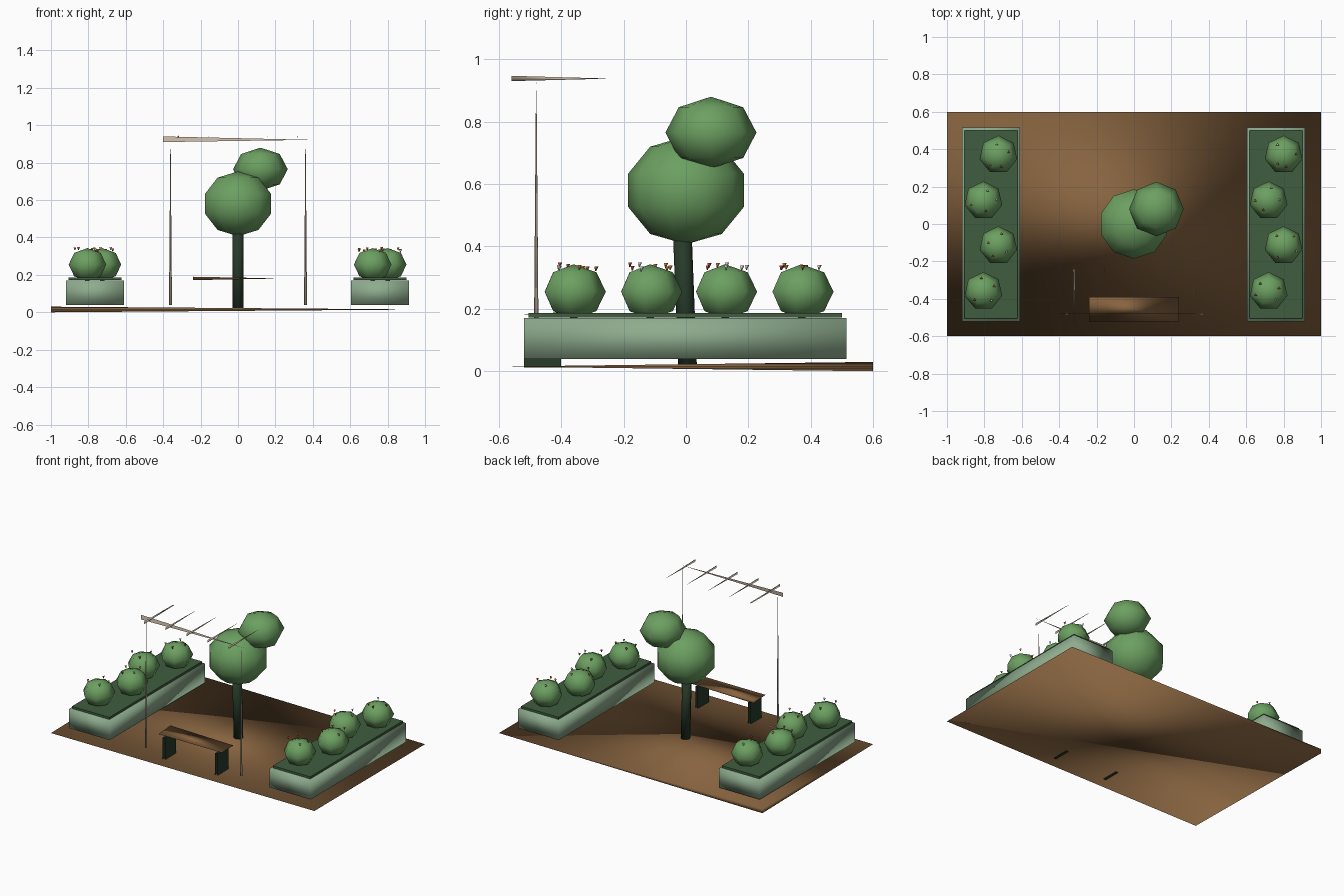
import bpy, bmesh, math, random
from mathutils import Matrix, Vector

if "Cube" in bpy.data.objects:
    bpy.data.objects.remove(bpy.data.objects["Cube"])

random.seed(4)


def mat(name, rgb):
    m = bpy.data.materials.new(name)
    m.diffuse_color = (*rgb, 1)
    m.use_nodes = True
    m.node_tree.nodes["Principled BSDF"].inputs["Base Color"].default_value = m.diffuse_color
    return m


EARTH = mat("earth_brown", (0.24, 0.125, 0.05))
LEAF = mat("leaf_green", (0.15, 0.35, 0.12))
PALE = mat("planter_green", (0.27, 0.41, 0.27))
SOIL = mat("bed_green", (0.05, 0.107, 0.05))
DARK = mat("dark_green", (0.02, 0.043, 0.022))
WOOD = mat("pale_wood", (0.6, 0.5, 0.39))
PETALS = [mat("petal_red", (0.6, 0.07, 0.03)), mat("petal_white", (0.8, 0.75, 0.7)),
          mat("petal_orange", (0.7, 0.25, 0.04))]


def finish(name, bm, material, smooth=True):
    bmesh.ops.recalc_face_normals(bm, faces=bm.faces)
    me = bpy.data.meshes.new(name)
    bm.to_mesh(me)
    bm.free()
    for p in me.polygons:
        p.use_smooth = smooth
    me.materials.append(material)
    ob = bpy.data.objects.new(name, me)
    bpy.context.collection.objects.link(ob)
    return ob


def box(name, lo, hi, material, smooth=False, open_ends=False):
    bm = bmesh.new()
    lo, hi = Vector(lo), Vector(hi)
    size = Matrix.Diagonal((*(hi - lo), 1))
    bmesh.ops.create_cube(bm, size=1, matrix=Matrix.Translation((lo + hi) / 2) @ size)
    if open_ends:
        ends = [f for f in bm.faces if abs(f.normal.y) > 0.9]
        bmesh.ops.delete(bm, geom=ends, context='FACES')
    return finish(name, bm, material, smooth)


def ball(name, centre, r, rz, seg, rings, material=LEAF, turn=0.0):
    bm = bmesh.new()
    m = (Matrix.Translation(centre) @ Matrix.Rotation(turn, 4, 'Z')
         @ Matrix.Diagonal((r, r, rz, 1)))
    bmesh.ops.create_uvsphere(bm, u_segments=seg, v_segments=rings, radius=1, matrix=m)
    return finish(name, bm, material)


def poly(name, verts, faces, material, smooth=True):
    bm = bmesh.new()
    vs = [bm.verts.new(v) for v in verts]
    for f in faces:
        bm.faces.new([vs[i] for i in f])
    return finish(name, bm, material, smooth)


def wedge_slab(name, x, y, z0, z1, material):
    """Rectangular board, thick at its back left corner and thin elsewhere."""
    ya, yb = y
    zm = (z0 + z1) / 2
    return poly(name, [(-x, yb, z1), (-x, yb, z0), (x, yb, zm), (x, ya, zm), (-x, ya, zm)],
                [(0, 2, 3), (0, 3, 4), (1, 3, 2), (1, 4, 3), (0, 1, 2), (1, 0, 4)], material)


def cone(name, base, r1, r2, height, sides, material, lean=(0, 0)):
    bm = bmesh.new()
    bmesh.ops.create_cone(bm, cap_ends=True, segments=sides, radius1=r1, radius2=r2, depth=height,
                          matrix=Matrix.Translation(Vector(base) + Vector((0, 0, height / 2))))
    for v in bm.verts:
        if v.co.z > base[2] + height / 2:
            v.co.x += lean[0]
            v.co.y += lean[1]
    return finish(name, bm, material)


# Ground
wedge_slab("ground", 1.0, (-0.6, 0.6), 0.0, 0.03, EARTH)

# Tree
cone("tree_trunk", (0, 0.005, 0.015), 0.03, 0.03, 0.46, 8, DARK, (0, -0.018))
ball("tree_crown_large", (0, 0, 0.58), 0.195, 0.173, 10, 5)
ball("tree_crown_small", (0.12, 0.08, 0.765), 0.146, 0.115, 8, 4)

# Planters with soil, bushes and flowers
for side, cx in (("left", -0.765), ("right", 0.76)):
    box(f"{side}_planter", (cx - 0.155, -0.52, 0.04), (cx + 0.155, 0.515, 0.17), PALE, True)
    box(f"{side}_planter_bed", (cx - 0.142, -0.505, 0.172), (cx + 0.142, 0.5, 0.187), SOIL)
    for i, y in enumerate((0.37, 0.125, -0.115, -0.36)):
        x = cx + (0.04 if i % 2 == 0 else -0.04)
        ball(f"{side}_bush_{i + 1}", (x, y, 0.255), 0.103, 0.088, 7, 4, turn=i * 0.9)
        for j in range(4):
            a = j * math.tau / 4 + random.uniform(0, 1) + i
            d = random.uniform(0.055, 0.075)
            cone(f"{side}_flower_{i + 1}_{j + 1}",
                 (x + d * math.cos(a), y + d * math.sin(a), random.uniform(0.32, 0.335)),
                 0.002, 0.009, 0.015, 3, PETALS[(i + j) % 3])

# Bench
wedge_slab("bench_seat", 0.24, (-0.52, -0.39), 0.172, 0.19, EARTH)
for side, x in (("left", -0.2), ("right", 0.2)):
    box(f"bench_leg_{side}", (x - 0.009, -0.52, 0.012), (x + 0.009, -0.4, 0.165), DARK,
        open_ends=True)

# Pergola: tapered posts, beam and cross slats
for side, x in (("left", -0.361), ("right", 0.361)):
    cone(f"pergola_post_{side}", (x, -0.48, 0.04), 0.008, 0.001, 0.86, 4, WOOD)
poly("pergola_beam", [(-0.4, -0.482, 0.91), (-0.4, -0.478, 0.94), (0.39, -0.48, 0.922)],
     [(0, 1, 2)], WOOD)
for i in range(5):
    x = -0.32 + 0.16 * i
    w = 0.005 if i == 0 else 0.001
    poly(f"pergola_slat_{i + 1}",
         [(x, -0.56, 0.93), (x, -0.56, 0.947), (x - w, -0.24, 0.938), (x + w, -0.24, 0.938)],
         [(0, 1, 2), (0, 3, 1), (1, 3, 2), (0, 2, 3)], WOOD)
